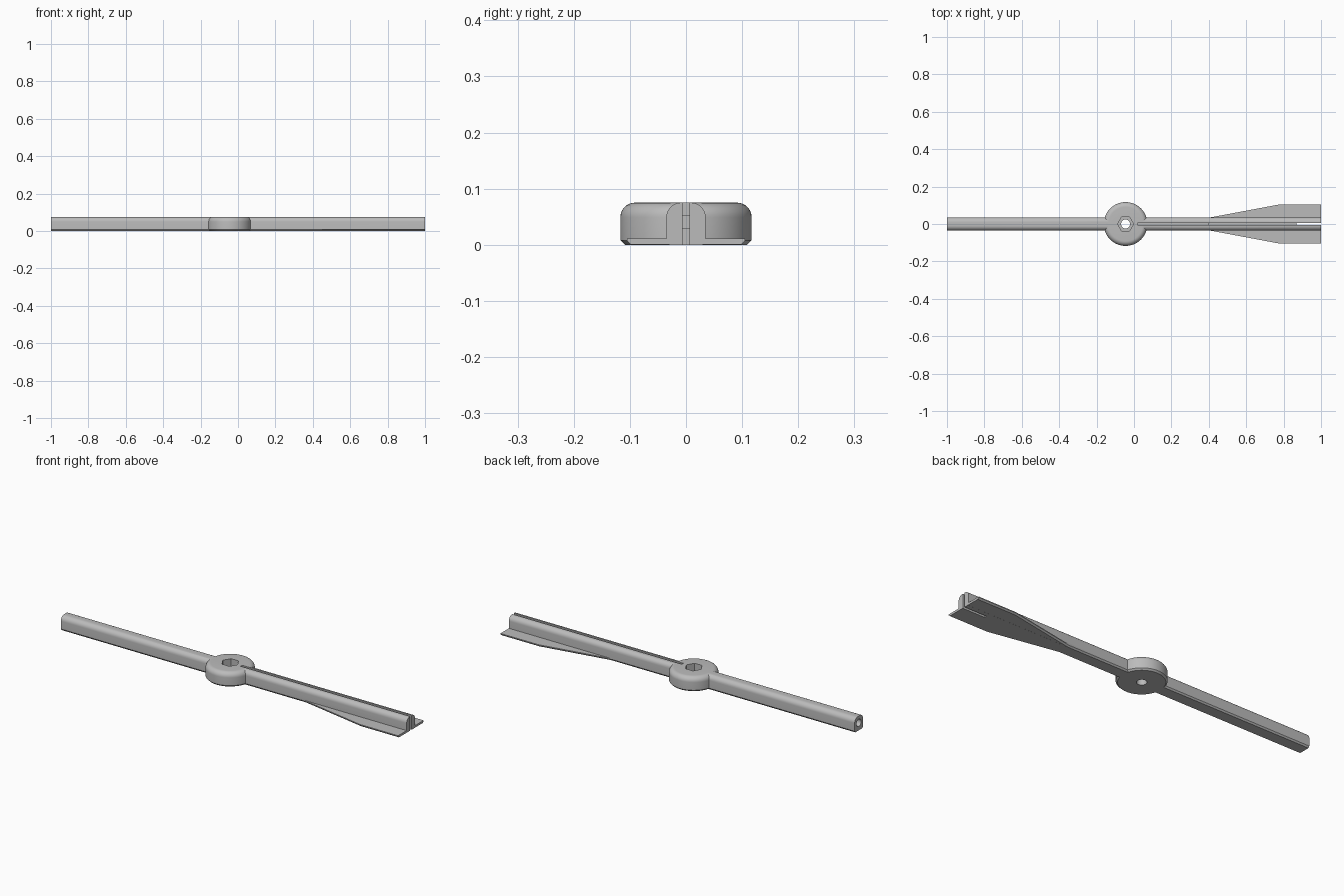
import bpy, bmesh, math
from math import sin, cos, pi

cube = bpy.data.objects.get("Cube")
if cube:
    bpy.data.objects.remove(cube, do_unlink=True)

HUB_X = -0.045
TOP = 0.075

grey = bpy.data.materials.new("plain grey")
grey.use_nodes = True
grey.diffuse_color = (0.5, 0.5, 0.5, 1)
grey.node_tree.nodes["Principled BSDF"].inputs["Base Color"].default_value = (0.5, 0.5, 0.5, 1)


def loft(name, rings):
    """Closed solid through rings that share one point count."""
    bm = bmesh.new()
    loops = [[bm.verts.new(p) for p in ring] for ring in rings]
    n = len(loops[0])
    for a, b in zip(loops, loops[1:]):
        for i in range(n):
            j = (i + 1) % n
            bm.faces.new((a[i], a[j], b[j], b[i]))
    bm.faces.new(loops[0][::-1])
    bm.faces.new(loops[-1])
    bmesh.ops.recalc_face_normals(bm, faces=bm.faces)
    mesh = bpy.data.meshes.new(name)
    bm.to_mesh(mesh)
    bm.free()
    mesh.materials.append(grey)
    obj = bpy.data.objects.new(name, mesh)
    bpy.context.collection.objects.link(obj)
    return obj


def disc(name, levels, sides, turn=0.0):
    """Upright round solid from (radius, height) levels."""
    angles = [turn + 2 * pi * i / sides for i in range(sides)]
    return loft(name, [[(HUB_X + r * cos(a), r * sin(a), z) for a in angles]
                       for r, z in levels])


def box(name, x0, x1, half, z0, z1):
    section = [(-half, z0), (half, z0), (half, z1), (-half, z1)]
    return loft(name, [[(x, y, z) for y, z in section] for x in (x0, x1)])


def combine(target, other, operation):
    mod = target.modifiers.new(operation, 'BOOLEAN')
    mod.operation = operation
    mod.solver = 'EXACT'
    mod.object = other
    bpy.context.view_layer.objects.active = target
    bpy.ops.object.modifier_apply(modifier=mod.name)
    bpy.data.objects.remove(other, do_unlink=True)


# Long arm: chamfered bottom, rounded top
FILLET = 0.026
steps = [i * pi / 16 for i in range(9)]
half = [(0.029, 0), (0.035, 0.008)]
half += [(0.035 - FILLET + FILLET * cos(a), TOP - FILLET + FILLET * sin(a)) for a in steps]
section = half + [(-y, z) for y, z in reversed(half)]
body = loft("pointer_body", [[(x, y, z) for y, z in section] for x in (-1, 1)])

# Round hub with the same edge treatment
levels = [(0.109, 0), (0.117, 0.008)]
levels += [(0.117 - FILLET + FILLET * cos(a), TOP - FILLET + FILLET * sin(a)) for a in steps]
combine(body, disc("hub", levels, 64), 'UNION')

# Flared tail plate
def tail_outline(z, inset):
    side = [(0.38, 0.03 - inset), (0.78, 0.105 - inset), (0.9999, 0.105 - inset)]
    return [(x, y, z) for x, y in side] + [(x, -y, z) for x, y in reversed(side)]

combine(body, loft("tail_plate", [tail_outline(0.0002, 0.007), tail_outline(0.007, 0),
                                  tail_outline(0.0115, 0)]), 'UNION')

# Hexagonal nut recess and bolt hole
combine(body, disc("nut_recess", [(0.043, 0.03), (0.043, 0.1)], 6, 0), 'DIFFERENCE')
combine(body, disc("bolt_hole", [(0.024, -0.02), (0.024, 0.05)], 32), 'DIFFERENCE')

# Stepped slot along the tail, open at the end
for x0, floor in ((0.02, 0.053), (0.4, 0.03), (0.87, -0.02)):
    combine(body, box("slot", x0, 1.05, 0.0065, floor, 0.1), 'DIFFERENCE')

# Round socket in the tip of the plain arm
ring = [(0.019 * cos(a), 0.039 + 0.019 * sin(a)) for a in [2 * pi * i / 24 for i in range(24)]]
combine(body, loft("tip_socket", [[(x, y, z) for y, z in ring] for x in (-1.05, -0.88)]),
        'DIFFERENCE')

bpy.ops.object.select_all(action='DESELECT')
body.select_set(True)
bpy.context.view_layer.objects.active = body
bpy.ops.object.shade_smooth_by_angle(angle=math.radians(30))
